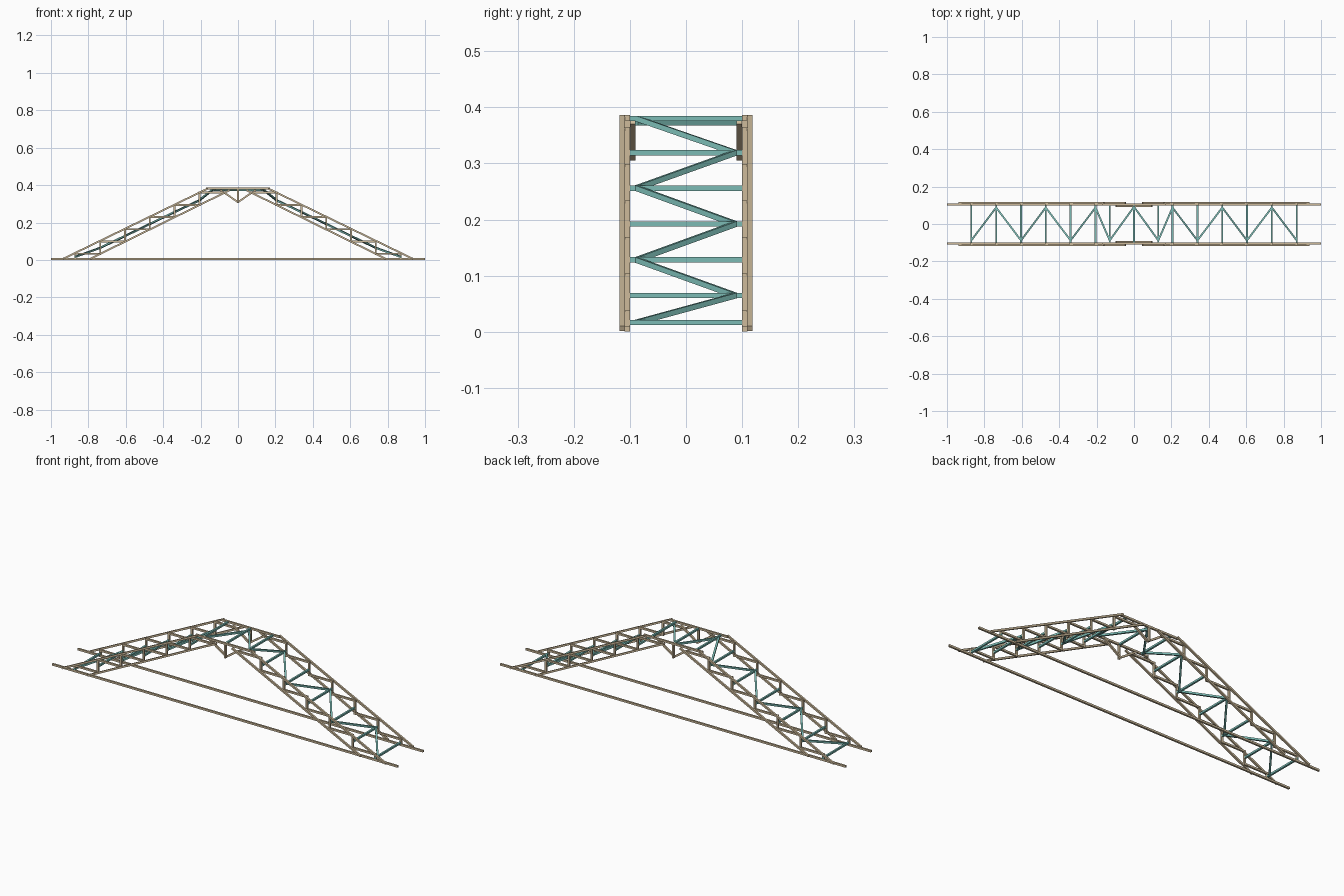
import bpy
from mathutils import Vector

if "Cube" in bpy.data.objects:
    bpy.data.objects.remove(bpy.data.objects["Cube"])


def mat(name, c):
    m = bpy.data.materials.new(name)
    m.diffuse_color = (*c, 1)
    m.use_nodes = True
    m.node_tree.nodes["Principled BSDF"].inputs["Base Color"].default_value = m.diffuse_color
    return m


WOOD = mat("wood", (0.62, 0.50, 0.33))
TEAL = mat("teal", (0.20, 0.50, 0.46))
T = 0.0095           # stick thickness
OUT, IN, GUS = 0.1135, 0.1045, 0.095   # plank layers in y


def stick(name, a, b, m, w=T, h=T):
    """Square stick from a to b, kept upright."""
    a, b = Vector(a), Vector(b)
    d = (b - a).normalized()
    side = Vector((0, 0, 1)).cross(d)
    side = side.normalized() if side.length > 1e-4 else Vector((0, 1, 0))
    up = d.cross(side)
    c = (a + b) / 2
    v = []
    for p in (a, b):
        for s, t in ((-1, -1), (1, -1), (1, 1), (-1, 1)):
            v.append(p + side * s * w / 2 + up * t * h / 2 - c)
    f = [(3, 2, 1, 0), (4, 5, 6, 7)] + [(i, (i + 1) % 4, (i + 1) % 4 + 4, i + 4) for i in range(4)]
    me = bpy.data.meshes.new(name)
    me.from_pydata(v, [], f)
    me.materials.append(m)
    o = bpy.data.objects.new(name, me)
    o.location = c
    bpy.context.collection.objects.link(o)
    return o


def z_outer(x):
    return 0.006 + (0.925 - x) * 0.492


def z_inner(x):
    return 0.006 + (0.79 - x) * 0.492


posts = [0.87, 0.737, 0.604, 0.472, 0.339, 0.206]

# side trusses
for y in (-1, 1):
    stick("bottom_tie", (-1, y * IN, 0.005), (1, y * IN, 0.005), WOOD, T, 0.01)
    stick("ridge_chord", (-0.17, y * IN, 0.381), (0.17, y * IN, 0.381), WOOD, T, 0.01)
    stick("king_post", (0, y * IN, 0.305), (0, y * IN, 0.376), WOOD)
    for s in (-1, 1):
        stick("outer_rafter", (s * 0.935, y * OUT, 0.006), (s * 0.16, y * OUT, z_outer(0.16)), WOOD)
        stick("inner_rafter", (s * 0.79, y * OUT, 0.006), (s * 0.045, y * OUT, z_inner(0.045)), WOOD)
        stick("king_brace", (s * 0.095, y * GUS, 0.374), (0, y * GUS, 0.309), WOOD)
        for i, x in enumerate(posts):
            stick("web_post", (s * x, y * IN, max(0.009, z_inner(x) - 0.005)),
                  (s * x, y * IN, z_outer(x) + 0.005), WOOD)
            x2 = posts[i + 1] if i < 5 else 0.073
            stick("web_step", (s * x, y * IN, z_outer(x)), (s * x2, y * IN, z_outer(x)), WOOD)

# cross bars and zigzag bracing between the trusses
nodes = [(0.87, 0.0165), (0.737, 0.0645), (0.604, 0.128), (0.472, 0.192),
         (0.339, 0.256), (0.206, 0.319), (0.13, 0.38)]
for s in (-1, 1):
    for i, (x, z) in enumerate(nodes):
        e = 0.11 if i == 0 else 0.1
        stick("cross_bar", (s * x, -e, z), (s * x, e, z), TEAL)
        if i < 6:
            k = -1 if i % 2 == 0 else 1
            x2, z2 = nodes[i + 1]
            stick("zigzag_brace", (s * x, k * 0.088, z), (s * x2, -k * 0.088, z2), TEAL)
    stick("ridge_brace", (s * 0.13, -0.088, 0.372), (0, 0.092, 0.372), TEAL)
stick("ridge_bar", (0, -0.1, 0.38), (0, 0.1, 0.38), TEAL)
